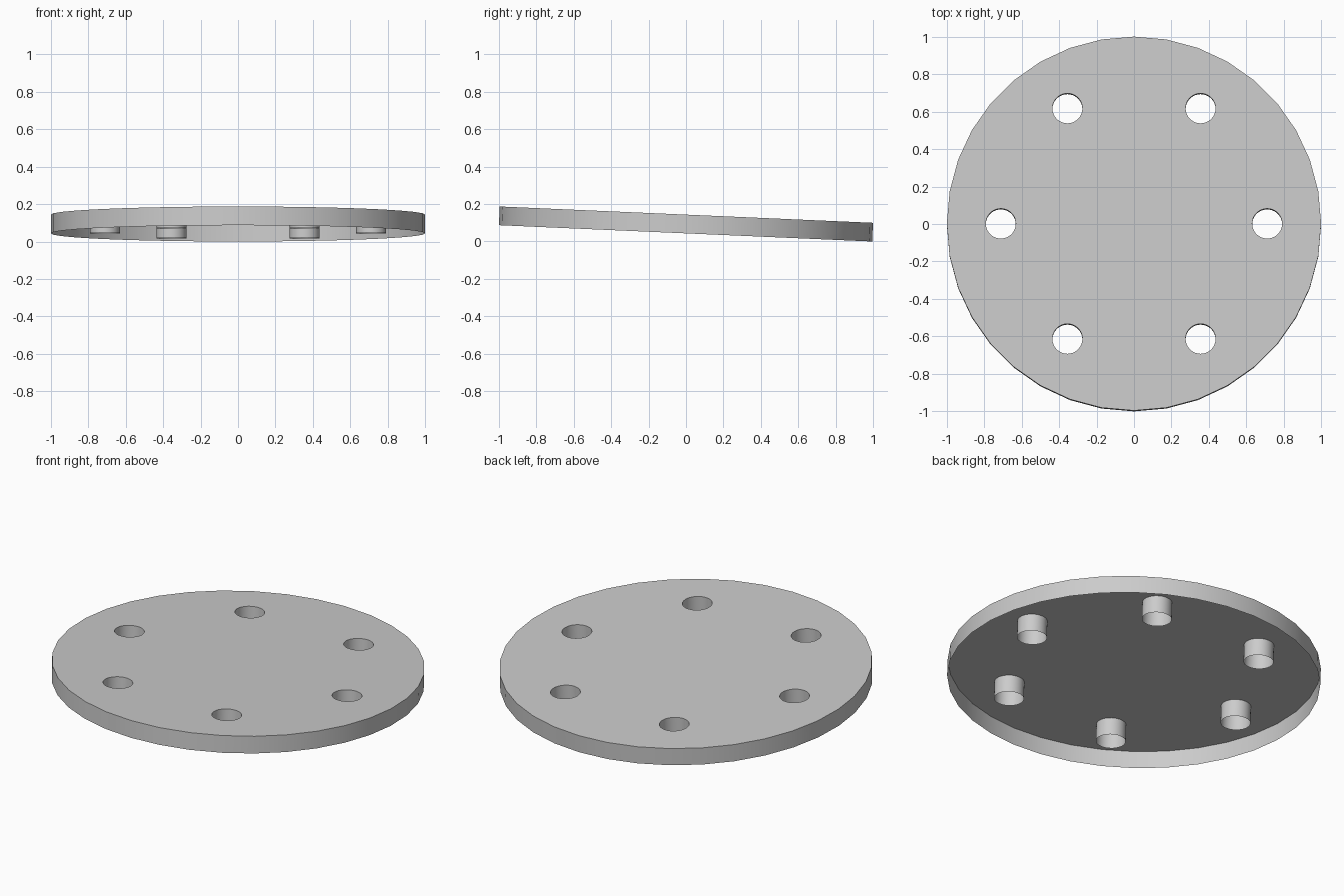
import bpy, bmesh, math
from mathutils import Matrix

cube = bpy.data.objects.get("Cube")
if cube:
    bpy.data.objects.remove(cube, do_unlink=True)

RADIUS, THICK, TILT = 0.999, 0.1, math.radians(2.5)
HOLE_RADIUS, HOLE_RING, HOLES, SEGMENTS = 0.08, 0.711, 6, 36

grey = bpy.data.materials.new("plain grey")
grey.use_nodes = True
grey.diffuse_color = (0.6, 0.6, 0.6, 1)
grey.node_tree.nodes["Principled BSDF"].inputs["Base Color"].default_value = (0.6, 0.6, 0.6, 1)

bm = bmesh.new()


def add_circle(radius, x=0.0, y=0.0):
    bmesh.ops.create_circle(bm, segments=SEGMENTS, radius=radius,
                            matrix=Matrix.Translation((x, y, THICK / 2)))


# Outlines of the disc and its ring of holes
add_circle(RADIUS)
for i in range(HOLES):
    a = math.tau * i / HOLES
    add_circle(HOLE_RADIUS, HOLE_RING * math.cos(a), HOLE_RING * math.sin(a))
outlines = bm.edges[:]

# Top plate with holes left open
bmesh.ops.triangle_fill(bm, edges=outlines, use_beauty=True, normal=(0, 0, 1))

# Rim wall and hole sleeves hang down from the plate; the underside is open
walls = bmesh.ops.extrude_edge_only(bm, edges=outlines)["geom"]
bmesh.ops.translate(bm, vec=(0, 0, -THICK),
                    verts=[g for g in walls if isinstance(g, bmesh.types.BMVert)])

# Make the plate face up and the walls agree with it
bmesh.ops.recalc_face_normals(bm, faces=bm.faces)
plate = max(bm.faces, key=lambda f: f.calc_center_median().z)
if plate.normal.z < 0:
    bmesh.ops.reverse_faces(bm, faces=bm.faces)

# Tilt the front up and stand the lowest point on the floor
bmesh.ops.rotate(bm, verts=bm.verts, cent=(0, 0, 0), matrix=Matrix.Rotation(-TILT, 3, "X"))
bmesh.ops.translate(bm, verts=bm.verts, vec=(0, 0, -min(v.co.z for v in bm.verts)))

mesh = bpy.data.meshes.new("drilled_disc")
bm.to_mesh(mesh)
bm.free()
mesh.materials.append(grey)
mesh.shade_smooth()
mesh.set_sharp_from_angle(angle=math.radians(30))
disc = bpy.data.objects.new("drilled_disc", mesh)
bpy.context.collection.objects.link(disc)
